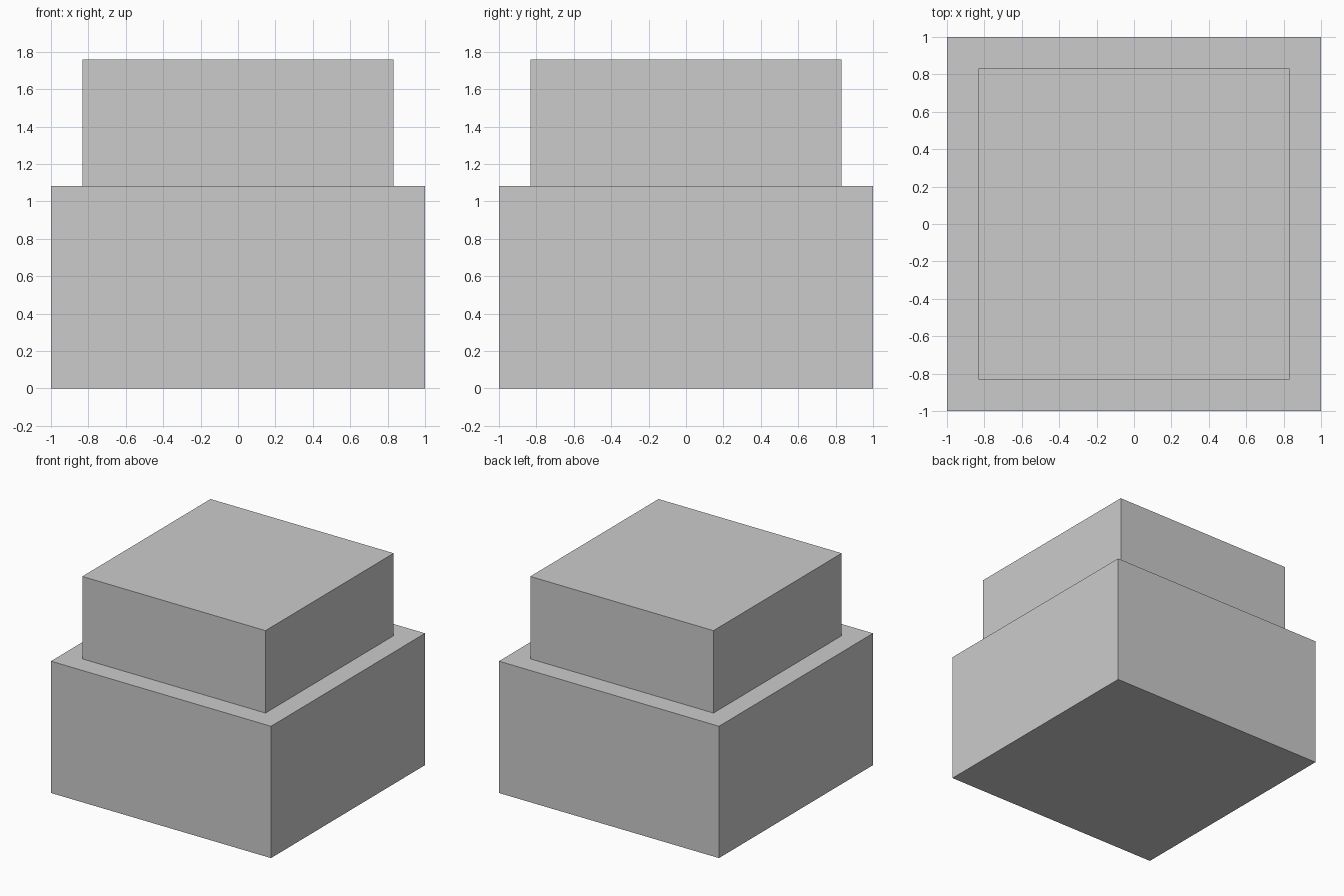
import bpy

if "Cube" in bpy.data.objects:
    bpy.data.objects.remove(bpy.data.objects["Cube"])


def box(name, width, z_low, z_high):
    """Square block centred on the z axis between two heights."""
    bpy.ops.mesh.primitive_cube_add(size=1, location=(0, 0, (z_low + z_high) / 2))
    obj = bpy.context.object
    obj.name = name
    obj.scale = (width, width, z_high - z_low)
    bpy.ops.object.transform_apply(location=False, rotation=False, scale=True)
    return obj


# Wide lower block
box("lower_block", 2.0, 0.0, 1.083)
# Narrower block standing on it
box("upper_block", 1.665, 1.083, 1.76)
